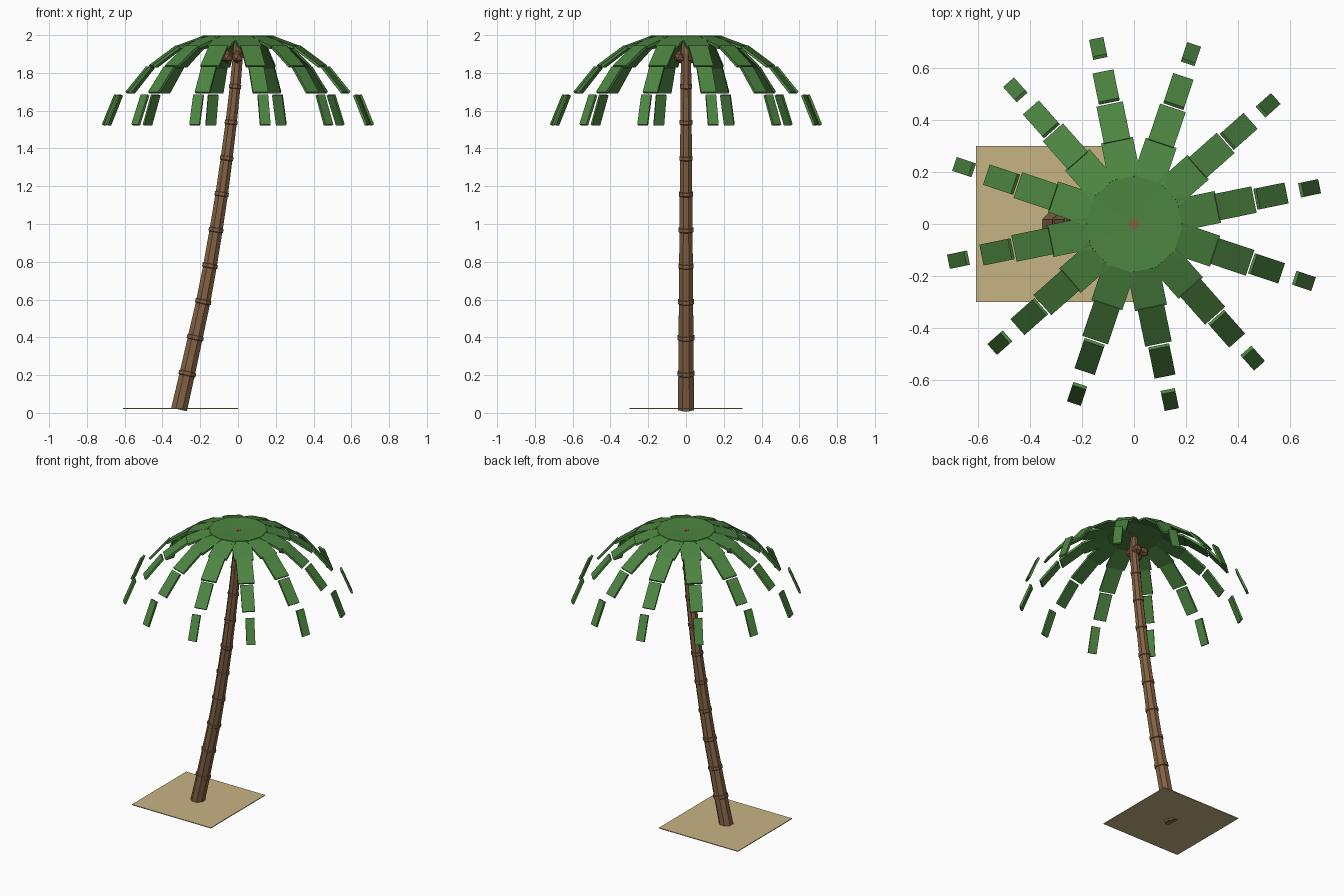
import bpy, bmesh, math
from mathutils import Vector, Matrix

cube = bpy.data.objects.get("Cube")
if cube:
    bpy.data.objects.remove(cube, do_unlink=True)


def material(name, rgb):
    linear = [(c / 255) ** 2.2 for c in rgb] + [1]
    m = bpy.data.materials.new(name)
    m.use_nodes = True
    m.diffuse_color = linear
    m.node_tree.nodes["Principled BSDF"].inputs["Base Color"].default_value = linear
    return m


leaf_green = material("leaf green", (78, 132, 67))
bark_brown = material("bark brown", (130, 98, 70))
nut_brown = material("nut brown", (120, 84, 62))
sand_tan = material("sand tan", (198, 178, 130))


def mesh_from(bm, name, mat):
    bmesh.ops.recalc_face_normals(bm, faces=bm.faces)
    mesh = bpy.data.meshes.new(name)
    bm.to_mesh(mesh)
    bm.free()
    mesh.materials.append(mat)
    return mesh


def place(name, mesh):
    obj = bpy.data.objects.new(name, mesh)
    bpy.context.collection.objects.link(obj)
    return obj


# Sand patch: a thin square plate
bm = bmesh.new()
bmesh.ops.create_cube(bm, size=1, matrix=Matrix.Translation((-0.305, 0, 0.024))
                      @ Matrix.Diagonal((0.61, 0.6, 0.005, 1)))
place("sand_patch", mesh_from(bm, "sand_patch", sand_tan))

# Trunk: octagonal rings swept along a bowed path, with a collar at each joint
path = [(-0.312, 0.018), (-0.268, 0.21), (-0.226, 0.4), (-0.184, 0.59),
        (-0.148, 0.78), (-0.116, 0.97), (-0.086, 1.16), (-0.06, 1.35),
        (-0.036, 1.54), (-0.015, 1.73), (0, 1.9), (0, 1.996)]
SIDES = 8
bm = bmesh.new()
rings = []


def add_ring(centre, axis, radius):
    across = Vector((axis.z, 0, -axis.x))
    ring = []
    for k in range(SIDES):
        a = 2 * math.pi * (k + 0.5) / SIDES
        offset = across * math.cos(a) + Vector((0, 1, 0)) * math.sin(a)
        ring.append(bm.verts.new(centre + offset * radius))
    rings.append(ring)


points = [Vector((x, 0, z)) for x, z in path]
last = len(points) - 1
for i, p in enumerate(points):
    axis = (points[min(i + 1, last)] - points[max(i - 1, 0)]).normalized()
    radius = 0.046 - 0.017 * i / 10
    if i == last:
        add_ring(p, axis, 0.02)
    elif i in (0, last - 1):
        add_ring(p, axis, radius)
    else:
        for along, flare in ((-0.014, 1), (-0.01, 1.13), (0.008, 1.13), (0.01, 1)):
            add_ring(p + axis * along, axis, radius * flare)
for low, high in zip(rings, rings[1:]):
    for k in range(SIDES):
        n = (k + 1) % SIDES
        bm.faces.new((low[k], low[n], high[n], high[k]))
bm.faces.new(rings[0])
bm.faces.new(rings[-1])
place("trunk", mesh_from(bm, "trunk", bark_brown))

# Coconuts clustered under the crown
bm = bmesh.new()
bmesh.ops.create_icosphere(bm, subdivisions=1, radius=0.035)
nut = mesh_from(bm, "coconut", nut_brown)
for x in (-0.055, -0.002):
    for y in (-0.03, 0.03):
        place("coconut", nut).location = (x, y, 1.885)

# One frond: separate flat leaf plates that droop outwards (r0, z0, r1, z1, width)
plates = [(0.018, 1.995, 0.18, 1.999, 0.105),
          (0.175, 1.997, 0.33, 1.94, 0.125),
          (0.328, 1.945, 0.472, 1.84, 0.104),
          (0.488, 1.835, 0.60, 1.70, 0.082),
          (0.664, 1.685, 0.73, 1.527, 0.056)]
THICK = 0.014
bm = bmesh.new()
for r0, z0, r1, z1, width in plates:
    start, end = Vector((r0, 0, z0)), Vector((r1, 0, z1))
    run = end - start
    slope = Matrix.Rotation(math.atan2(-run.z, run.x), 4, 'Y')
    down = slope @ Vector((0, 0, -THICK / 2))
    bmesh.ops.create_cube(bm, size=1, matrix=Matrix.Translation((start + end) / 2 + down)
                          @ slope @ Matrix.Diagonal((run.length, width, THICK, 1)))
frond = mesh_from(bm, "frond", leaf_green)

# Crown: twelve fronds around the trunk top
for k in range(12):
    place("frond", frond).rotation_euler.z = math.radians(11.5 + 30 * k)
